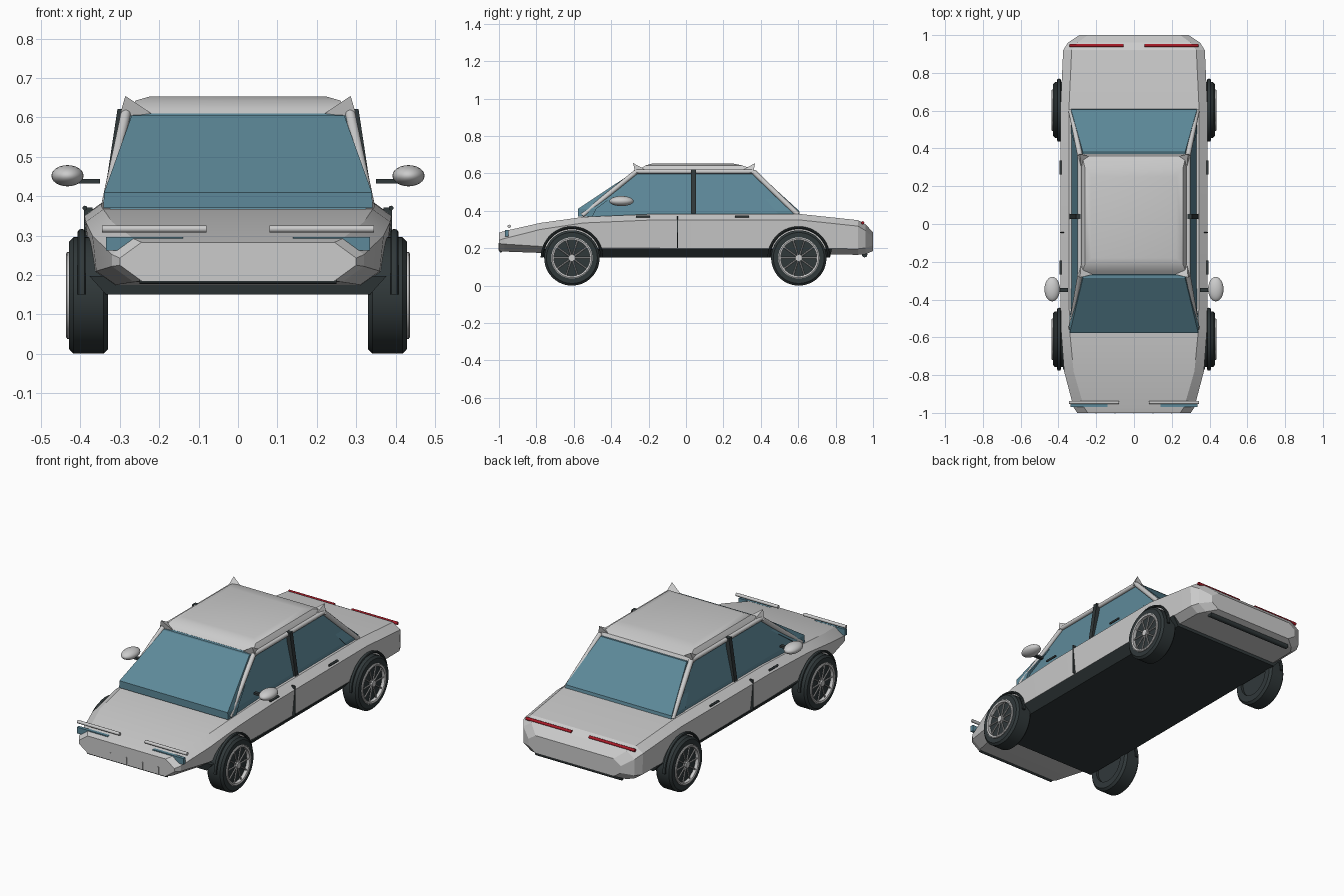
import bpy, math
from mathutils import Vector

if "Cube" in bpy.data.objects:
    bpy.data.objects.remove(bpy.data.objects["Cube"])


def mat(name, col):
    m = bpy.data.materials.new(name)
    m.diffuse_color = (*col, 1)
    m.use_nodes = True
    m.node_tree.nodes["Principled BSDF"].inputs["Base Color"].default_value = m.diffuse_color
    return m


DARK = mat("dark_trim", (0.03, 0.04, 0.042))
GLASS = mat("blue_glass", (0.11, 0.25, 0.32))
RED = mat("red_lens", (0.4, 0.01, 0.02))


def mesh(name, verts, faces, m=None, angle=None):
    me = bpy.data.meshes.new(name)
    me.from_pydata(verts, [], faces)
    me.update()
    ob = bpy.data.objects.new(name, me)
    bpy.context.collection.objects.link(ob)
    if m:
        me.materials.append(m)
    bpy.ops.object.select_all(action='DESELECT')
    ob.select_set(True)
    bpy.context.view_layer.objects.active = ob
    bpy.ops.object.mode_set(mode='EDIT')
    bpy.ops.mesh.select_all(action='SELECT')
    bpy.ops.mesh.normals_make_consistent(inside=False)
    bpy.ops.object.mode_set(mode='OBJECT')
    if angle:
        bpy.ops.object.shade_smooth_by_angle(angle=math.radians(angle))
    return ob


def loft(name, rings, m=None, angle=None, closed=False):
    """Skin equal-length rings; cap the ends, or join last to first when closed."""
    n, k = len(rings[0]), len(rings)
    faces = [(i * n + j, i * n + (j + 1) % n, (i + 1) % k * n + (j + 1) % n, (i + 1) % k * n + j)
             for i in range(k if closed else k - 1) for j in range(n)]
    if not closed:
        faces += [tuple(range(n)), tuple(range((k - 1) * n, k * n))]
    return mesh(name, [v for r in rings for v in r], faces, m, angle)


def rect(hx, y0, y1, z):
    return [(-hx, y0, z), (hx, y0, z), (hx, y1, z), (-hx, y1, z)]


def box(name, x, y, z, m=None):
    return loft(name, [[(x[0], y[0], h), (x[1], y[0], h), (x[1], y[1], h), (x[0], y[1], h)] for h in z], m)


def rod(name, a, b, r, m=None, n=12):
    a, b = Vector(a), Vector(b)
    q = (b - a).to_track_quat('Z', 'Y')
    ring = [q @ Vector((r * math.cos(t * math.tau / n), r * math.sin(t * math.tau / n), 0)) for t in range(n)]
    return loft(name, [[p + v for v in ring] for p in (a, b)], m, 40)


def lathe(name, profile, cy, cz, m=None, n=48, arc=math.tau):
    """Turn a closed (x, radius) profile about an axle along x."""
    full = arc == math.tau
    rings = []
    for i in range(n if full else n + 1):
        t = arc * i / n
        rings.append([(x, cy + r * math.cos(t), cz + r * math.sin(t)) for x, r in profile])
    return loft(name, rings, m, 35, full)


def section(y, w, top, bot, cx, cz, low):
    """Chamfered body cross-section; low = half width of the lower side edge."""
    half = [(w - cx, top), (w, top - cz), (low, bot + cz), (low - cx, bot)]
    return [(x, y, z) for x, z in half] + [(-x, y, z) for x, z in reversed(half)]


# Body shell
loft("body", [section(*s) for s in (
    (-1.0, 0.30, 0.283, 0.185, 0.055, 0.04, 0.30),
    (-0.97, 0.32, 0.292, 0.182, 0.055, 0.04, 0.32),
    (-0.78, 0.37, 0.335, 0.175, 0.05, 0.035, 0.36),
    (-0.55, 0.387, 0.367, 0.17, 0.045, 0.032, 0.372),
    (-0.2, 0.39, 0.382, 0.168, 0.045, 0.032, 0.375),
    (0.6, 0.39, 0.384, 0.166, 0.045, 0.032, 0.375),
    (0.92, 0.375, 0.35, 0.165, 0.045, 0.032, 0.37),
    (0.96, 0.35, 0.328, 0.168, 0.05, 0.034, 0.35),
    (1.0, 0.29, 0.285, 0.185, 0.045, 0.03, 0.29))], None, 12)

# Underbody with sills
loft("underbody", [rect(0.335, -0.76, 0.77, 0.15), rect(0.377, -0.77, 0.78, 0.197)], DARK)

# Cabin glass
loft("side_glass", [rect(0.335, -0.53, 0.585, 0.36), rect(0.328, -0.51, 0.57, 0.40),
                    rect(0.28, -0.265, 0.36, 0.61)], GLASS)
loft("windshield", [rect(0.342, -0.578, -0.5, 0.37), rect(0.34, -0.578, -0.48, 0.41),
                    rect(0.27, -0.285, -0.22, 0.605)], GLASS)
loft("rear_window", [rect(0.335, 0.5, 0.61, 0.375), rect(0.333, 0.48, 0.605, 0.40),
                     rect(0.27, 0.3, 0.38, 0.605)], GLASS)

# Roof
loft("roof", [rect(0.287, -0.275, 0.372, 0.6), rect(0.275, -0.25, 0.36, 0.622),
              rect(0.26, -0.215, 0.30, 0.643), rect(0.225, -0.18, 0.25, 0.653)], None, 25)

for s, side in ((-1, "left"), (1, "right")):
    # Pillars, roof rails and pointed roof corners
    rod(side + "_front_pillar", (s * 0.335, -0.555, 0.375), (s * 0.285, -0.265, 0.61), 0.013)
    rod(side + "_rear_pillar", (s * 0.333, 0.598, 0.38), (s * 0.285, 0.36, 0.61), 0.014)
    rod(side + "_roof_rail", (s * 0.287, -0.265, 0.61), (s * 0.287, 0.36, 0.61), 0.012)
    for y, d, end in ((-0.283, 1, "front"), (0.37, -1, "rear")):
        mesh(f"{side}_{end}_roof_point",
             [(s * 0.286, y, 0.655), (s * 0.302, y + d * 0.012, 0.6), (s * 0.22, y + d * 0.015, 0.61),
              (s * 0.28, y + d * 0.075, 0.615)],
             [(0, 1, 2), (0, 2, 3), (0, 3, 1), (1, 3, 2)])
    loft(side + "_centre_pillar",
         [[(s * (x + dx), y, z) for dx, y in ((-0.016, 0.027), (0.008, 0.027), (0.008, 0.053), (-0.016, 0.053))]
          for x, z in ((0.334, 0.385), (0.298, 0.622))], DARK)

    # Door seam and handles
    box(side + "_door_seam", sorted((s * 0.37, s * 0.3915)), (-0.048, -0.043), (0.2, 0.372), DARK)
    for y in (-0.23, 0.30):
        rod(side + "_door_handle", (s * 0.389, y - 0.037, 0.37), (s * 0.389, y + 0.037, 0.37), 0.006, DARK)

    # Wing mirror
    box(side + "_mirror_stalk", sorted((s * 0.35, s * 0.425)), (-0.36, -0.34), (0.432, 0.444), DARK)
    bpy.ops.mesh.primitive_uv_sphere_add(segments=24, ring_count=12, location=(s * 0.433, -0.345, 0.452))
    mirror = bpy.context.object
    mirror.name = side + "_mirror"
    mirror.scale = (0.041, 0.065, 0.027)
    bpy.ops.object.shade_smooth()

    # Lamps and bright bars
    box(side + "_headlight", sorted((s * 0.14, s * 0.335)), (-0.968, -0.95), (0.262, 0.297), GLASS)
    rod(side + "_bright_bar", (s * 0.08, -0.945, 0.317), (s * 0.345, -0.945, 0.317), 0.009)
    rod(side + "_tail_light", (s * 0.055, 0.945, 0.336), (s * 0.342, 0.945, 0.336), 0.0085, RED)

    # Wheels
    for cy, end in ((-0.61, "front"), (0.603, "rear")):
        n, cz = f"{side}_{end}", 0.148
        lathe(n + "_tyre", [(s * x, r) for x, r in (
            (0.33, 0.1), (0.33, 0.136), (0.342, 0.148), (0.418, 0.148), (0.429, 0.136), (0.429, 0.1))],
            cy, cz, DARK)
        rod(n + "_wheel_disc", (s * 0.345, cy, cz), (s * 0.415, cy, cz), 0.101, DARK, 48)
        lathe(n + "_rim", [(s * x, r) for x, r in (
            (0.41, 0.096), (0.41, 0.11), (0.434, 0.11), (0.437, 0.105), (0.434, 0.096))], cy, cz)
        rod(n + "_hub", (s * 0.41, cy, cz), (s * 0.434, cy, cz), 0.018, None, 20)
        for i in range(10):
            t = math.tau * i / 10
            c, d = math.cos(t), math.sin(t)
            rod(n + "_spoke", (s * 0.424, cy + 0.012 * c, cz + 0.012 * d),
                (s * 0.424, cy + 0.1 * c, cz + 0.1 * d), 0.004, None, 8)
        # Half-round arch trim
        lathe(n + "_arch", [(s * (0.397 + 0.01 * math.cos(a)), 0.16 + 0.007 * math.sin(a))
                            for a in (math.tau * k / 8 for k in range(8))], cy, 0.15, DARK, 32, math.pi)

# Front grille slot with bars, rear bumper strip
rod("front_grille_slot", (-0.25, -0.99, 0.186), (0.25, -0.99, 0.186), 0.009, DARK)
for i in range(-2, 3):
    box("grille_bar", (i * 0.1 - 0.003, i * 0.1 + 0.003), (-1.003, -0.98), (0.187, 0.227))
rod("rear_bumper_strip", (-0.27, 0.955, 0.166), (0.27, 0.955, 0.166), 0.015, DARK)
